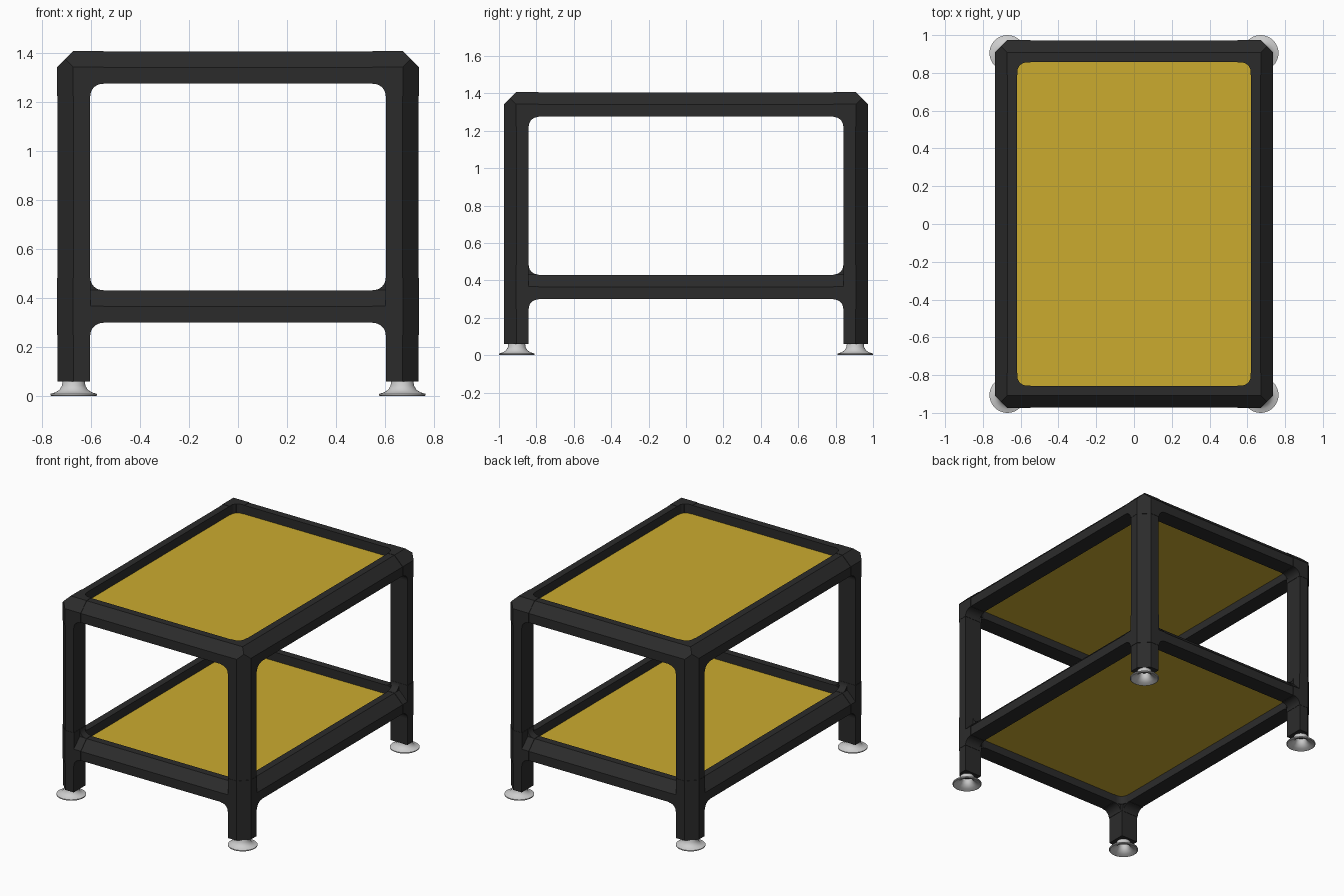
import bpy, bmesh, math
from mathutils import Vector, Matrix

cube = bpy.data.objects.get("Cube")
if cube:
    bpy.data.objects.remove(cube, do_unlink=True)


def material(name, color):
    m = bpy.data.materials.new(name)
    m.use_nodes = True
    m.diffuse_color = (*color, 1)
    m.node_tree.nodes["Principled BSDF"].inputs["Base Color"].default_value = (*color, 1)
    return m


BLACK = material("black frame", (0.024, 0.024, 0.024))
YELLOW = material("yellow panel", (0.60, 0.41, 0.028))
GREY = material("light grey foot", (0.62, 0.62, 0.62))

X, Y, Z = 0, 1, 2
OUT = (0.735, 0.972)      # outer frame faces
LEG = (0.604, 0.843)      # inner leg faces
RAIL = (0.62, 0.857)      # inner rail faces
SEAM = (0.55, 0.79)       # where the connectors end
TOP, LOW, H = 1.405, 0.43, 0.13
CUT, GROW, R = 0.065, 0.002, 0.05


def finish(name, bm, mat, mirror):
    """Turn the mesh into an object mirrored over the given axes."""
    bmesh.ops.recalc_face_normals(bm, faces=bm.faces)
    me = bpy.data.meshes.new(name)
    bm.to_mesh(me)
    bm.free()
    me.materials.append(mat)
    ob = bpy.data.objects.new(name, me)
    bpy.context.collection.objects.link(ob)
    bpy.ops.object.select_all(action='DESELECT')
    ob.select_set(True)
    bpy.context.view_layer.objects.active = ob
    bpy.ops.object.shade_smooth_by_angle(angle=math.radians(30))
    if mirror:
        mod = ob.modifiers.new("Mirror", 'MIRROR')
        mod.use_axis = [a in mirror for a in (X, Y, Z)]
        mod.use_mirror_merge = False
    return ob


def beam(bm, lo, hi, chamfers=(), grow=0.0):
    """Add a box whose outer edges between the given axis pairs are cut off."""
    lo = Vector(lo) - Vector((grow,) * 3)
    hi = Vector(hi) + Vector((grow,) * 3)
    part = bmesh.new()
    bmesh.ops.create_cube(part, size=1, matrix=Matrix.Translation((lo + hi) / 2)
                          @ Matrix.Diagonal((*(hi - lo), 1)))
    for i, j in chamfers:
        normal, point = Vector((0, 0, 0)), hi.copy()
        normal[i] = normal[j] = 1
        point[i] -= CUT
        cut = bmesh.ops.bisect_plane(part, geom=part.verts[:] + part.edges[:] + part.faces[:],
                                     plane_co=point, plane_no=normal, clear_outer=True)
        edges = [e for e in cut["geom_cut"] if isinstance(e, bmesh.types.BMEdge)]
        bmesh.ops.edgeloop_fill(part, edges=edges)
    tmp = bpy.data.meshes.new("tmp")
    part.to_mesh(tmp)
    part.free()
    bm.from_mesh(tmp)
    bpy.data.meshes.remove(tmp)


def fillet(bm, a, b, pa, pb, sb, k0, k1):
    """Add a concave gusset in the a-b plane, extruded along the third axis."""
    k = 3 - a - b
    pa, pb = pa - GROW, pb + sb * GROW
    steps = 8
    arc = [(pa - R * (1 - math.sin(t)), pb + sb * R * (1 - math.cos(t)))
           for t in (math.pi / 2 * i / steps for i in range(steps + 1))]
    verts = []
    for u, v in [(pa, pb)] + arc:
        co = Vector((0, 0, 0))
        co[a], co[b], co[k] = u, v, k0 - GROW
        verts.append(bm.verts.new(co))
    face = bm.faces.new(verts)
    new = bmesh.ops.extrude_face_region(bm, geom=[face])["geom"]
    shift = Vector((0, 0, 0))
    shift[k] = k1 - k0 + 2 * GROW
    bmesh.ops.translate(bm, vec=shift, verts=[v for v in new if isinstance(v, bmesh.types.BMVert)])


def arms(bm, top):
    """Add the two horizontal sleeves of a connector and the gusset between them."""
    beam(bm, (SEAM[X], RAIL[Y], top - H), (OUT[X] - CUT, OUT[Y], top), [(Y, Z)], GROW)
    beam(bm, (RAIL[X], SEAM[Y], top - H), (OUT[X], OUT[Y] - CUT, top), [(X, Z)], GROW)
    fillet(bm, X, Y, RAIL[X], RAIL[Y], -1, top - H, top)


# Legs
bm = bmesh.new()
beam(bm, (*LEG, 0.06), (*OUT, TOP - H), [(X, Y)])
finish("legs", bm, BLACK, (X, Y))

# Rails and panels of each shelf
for label, top in (("upper", TOP), ("lower", LOW)):
    bm = bmesh.new()
    beam(bm, (-SEAM[X], RAIL[Y], top - H), (SEAM[X], OUT[Y], top), [(Y, Z)])
    finish(label + "_cross_rails", bm, BLACK, (Y,))
    bm = bmesh.new()
    beam(bm, (RAIL[X], -SEAM[Y], top - H), (OUT[X], SEAM[Y], top), [(X, Z)])
    finish(label + "_side_rails", bm, BLACK, (X,))
    bm = bmesh.new()
    beam(bm, (-0.63, -0.867, top - 0.075), (0.63, 0.867, top - 0.062))
    finish(label + "_panel", bm, YELLOW, ())

# Three-way corner connectors at the top
bm = bmesh.new()
beam(bm, (*LEG, TOP - H), (*OUT, TOP), [(X, Y), (Y, Z), (X, Z)], GROW)
beam(bm, (*LEG, TOP - H - R), (*OUT, TOP - H), [(X, Y)], GROW)
arms(bm, TOP)
fillet(bm, X, Z, LEG[X], TOP - H, -1, RAIL[Y], OUT[Y])
fillet(bm, Y, Z, LEG[Y], TOP - H, -1, RAIL[X], OUT[X])
finish("corner_connectors", bm, BLACK, (X, Y))

# Tee connectors at the lower shelf
bm = bmesh.new()
beam(bm, (*LEG, LOW - H - R), (*OUT, LOW + R), [(X, Y)], GROW)
arms(bm, LOW)
for a, b in ((X, Y), (Y, X)):
    fillet(bm, a, Z, LEG[a], LOW - H, -1, RAIL[b], OUT[b])
    fillet(bm, a, Z, LEG[a], LOW, 1, RAIL[b], OUT[b] - CUT)
finish("tee_connectors", bm, BLACK, (X, Y))

# Flared hollow feet
profile = [(0.03, 0.062), (0.045, 0.062), (0.048, 0.042), (0.058, 0.025), (0.075, 0.015),
           (0.095, 0.009), (0.095, 0.003), (0.09, 0), (0.065, 0.008), (0.045, 0.022), (0.035, 0.04)]
bm = bmesh.new()
ring = [bm.verts.new((r, 0, z)) for r, z in profile]
edges = [bm.edges.new((p, q)) for p, q in zip(ring, ring[1:] + ring[:1])]
bmesh.ops.spin(bm, geom=ring + edges, cent=(0, 0, 0), axis=(0, 0, 1),
               angle=math.tau, steps=40)
bmesh.ops.remove_doubles(bm, verts=bm.verts, dist=0.0001)
bmesh.ops.translate(bm, vec=(0.67, 0.905, 0), verts=bm.verts)
finish("feet", bm, GREY, (X, Y))
